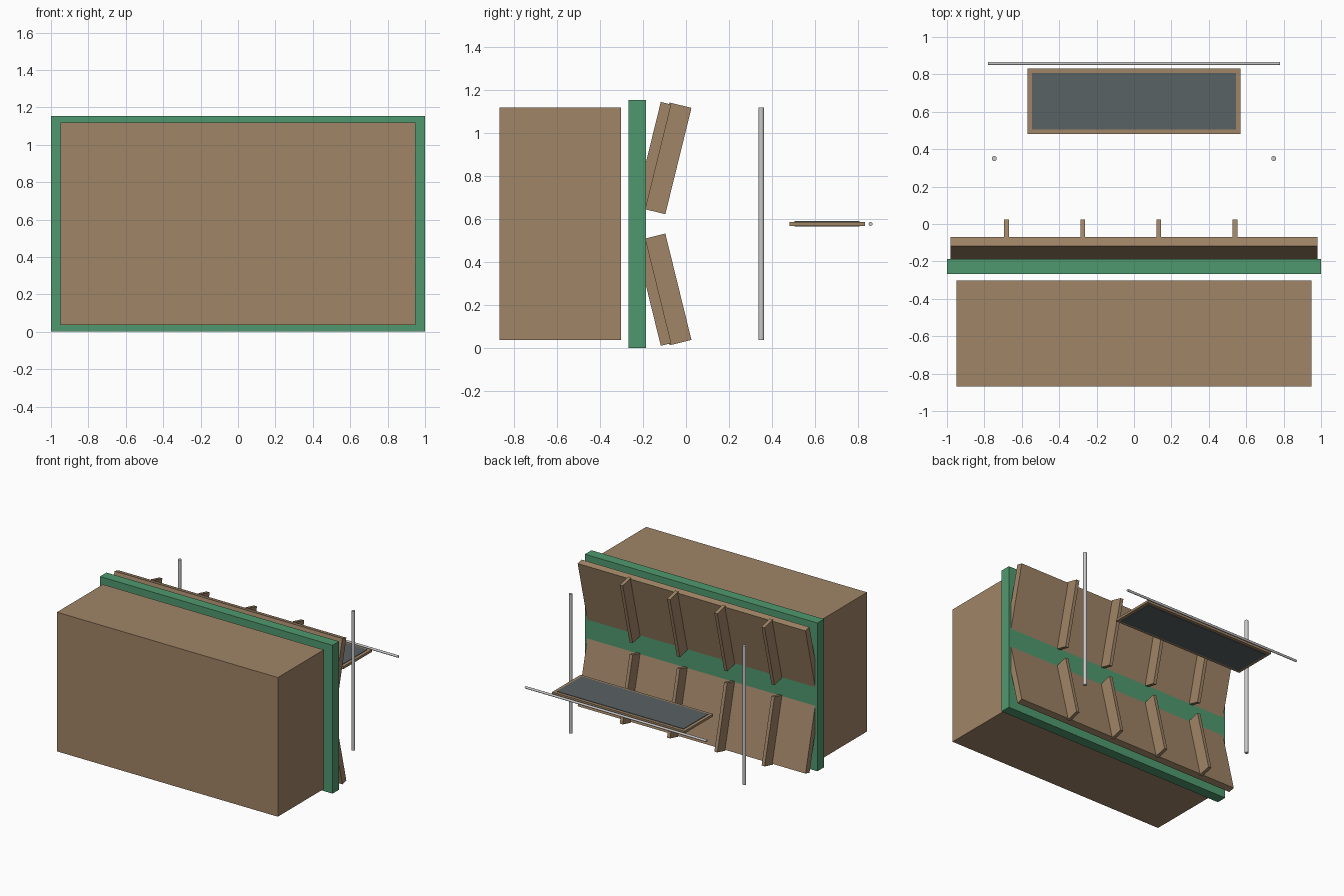
import bpy, math
from mathutils import Matrix, Vector

if "Cube" in bpy.data.objects:
    bpy.data.objects.remove(bpy.data.objects["Cube"])


def material(name, rgb):
    # sRGB 0-255 to linear
    m = bpy.data.materials.new(name)
    lin = [(c / 255 / 12.92) if c < 10 else ((c / 255 + 0.055) / 1.055) ** 2.4 for c in rgb]
    m.diffuse_color = (*lin, 1)
    m.use_nodes = True
    m.node_tree.nodes["Principled BSDF"].inputs["Base Color"].default_value = m.diffuse_color
    return m


BROWN = material("tan wood", (160, 133, 103))
GREEN = material("green board", (80, 153, 111))
DARK = material("dark slate", (90, 98, 99))
GREY = material("light grey metal", (200, 200, 200))


def box(name, centre, size, mat, tilt=0.0):
    bpy.ops.mesh.primitive_cube_add(size=1)
    ob = bpy.context.object
    ob.name = name
    ob.data.transform(Matrix.Diagonal((*size, 1)))
    ob.location = centre
    ob.rotation_euler.x = tilt
    ob.data.materials.append(mat)
    return ob


def rod(name, centre, radius, length, rot=(0, 0, 0)):
    bpy.ops.mesh.primitive_cylinder_add(vertices=16, radius=radius, depth=length,
                                        location=centre, rotation=rot)
    ob = bpy.context.object
    ob.name = name
    ob.data.materials.append(GREY)
    bpy.ops.object.shade_smooth_by_angle(angle=math.radians(40))


MID = 0.577  # height of the horizontal mirror plane

# main cabinet and green backing board
box("cabinet", (0, -0.585, 0.578), (1.9, 0.565, 1.082), BROWN)
box("backing_board", (0, -0.227, MID), (2.0, 0.08, 1.153), GREEN)

# tilted panels with ribs, upper and lower mirrored about MID
ANGLE = math.radians(13.8)
for label, s in (("upper", 1), ("lower", -1)):
    tilt = -s * ANGLE
    rot = Matrix.Rotation(tilt, 3, 'X')
    # inner bottom edge of the panel, where it meets the backing board
    base = Vector((0, -0.187, MID + s * 0.073))
    box(f"{label}_panel", base + rot @ Vector((0, -0.025, s * 0.248)),
        (1.96, 0.05, 0.496), BROWN, tilt)
    for i in range(4):
        offset = rot @ Vector((0, 0.0425, s * 0.249))
        box(f"{label}_rib_{i + 1}", base + offset + Vector((-0.681 + 0.4067 * i, 0, 0)),
            (0.026, 0.105, 0.509), BROWN, tilt)

# tray with a dark inset panel showing on both faces
box("tray_frame", (0, 0.656, MID), (1.14, 0.351, 0.018), BROWN)
box("tray_panel", (0, 0.656, MID), (1.09, 0.303, 0.026), DARK)

# rods
for side, x in (("left", -0.747), ("right", 0.747)):
    rod(f"{side}_post", (x, 0.35, 0.578), 0.0133, 1.082)
rod("rear_rail", (0, 0.858, MID), 0.009, 1.56, (0, math.pi / 2, 0))
